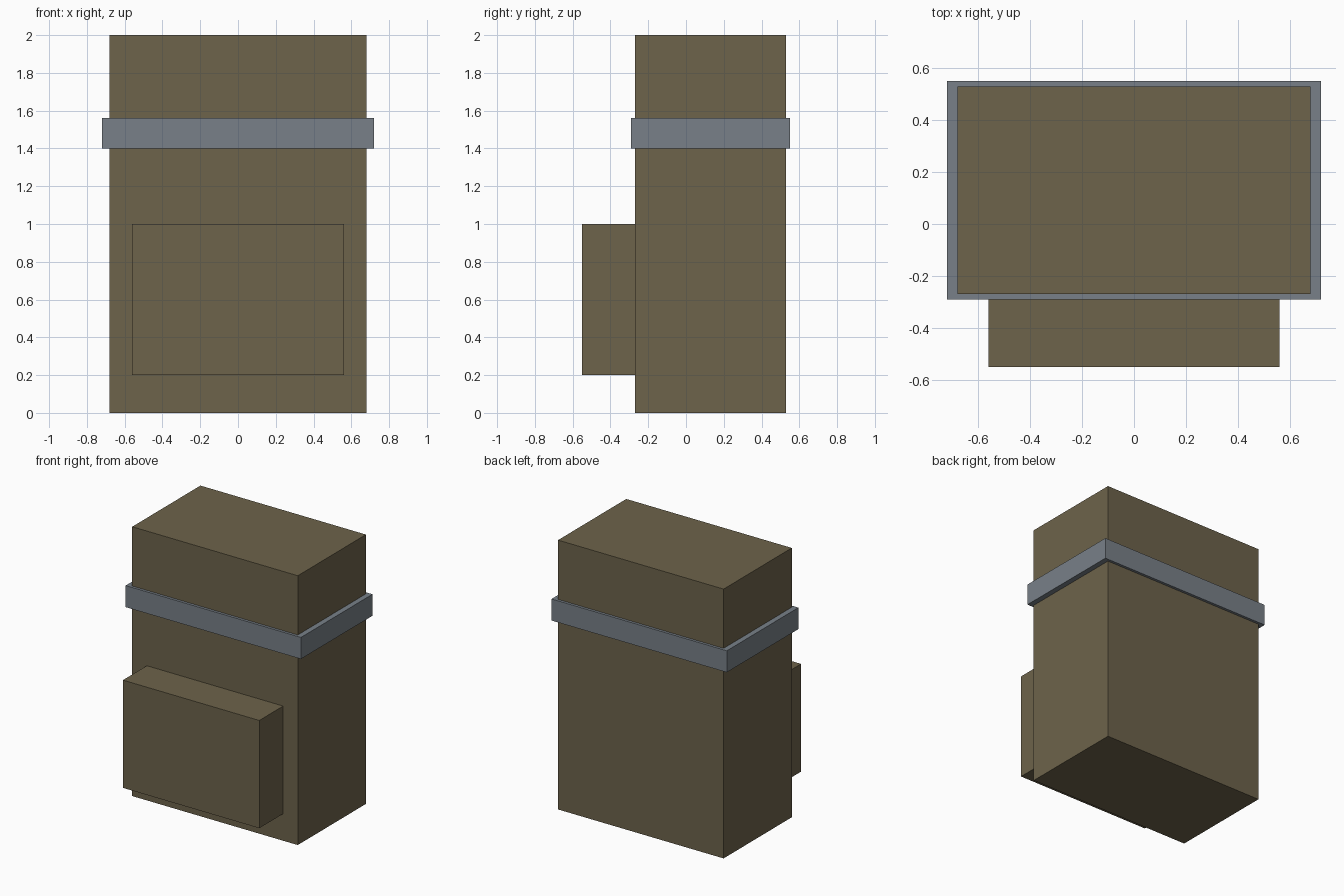
import bpy

if "Cube" in bpy.data.objects:
    bpy.data.objects.remove(bpy.data.objects["Cube"])


def material(name, color):
    mat = bpy.data.materials.new(name)
    mat.diffuse_color = (*color, 1.0)
    mat.use_nodes = True
    mat.node_tree.nodes["Principled BSDF"].inputs["Base Color"].default_value = mat.diffuse_color
    return mat


def box(name, low, high, mat):
    """Box spanning two opposite corners."""
    center = [(a + b) / 2 for a, b in zip(low, high)]
    size = [b - a for a, b in zip(low, high)]
    bpy.ops.mesh.primitive_cube_add(size=1, location=center)
    obj = bpy.context.object
    obj.name = name
    obj.scale = size
    bpy.ops.object.transform_apply(location=False, rotation=False, scale=True)
    obj.data.materials.append(mat)
    return obj


canvas = material("olive_brown_canvas", (0.153, 0.125, 0.070))
webbing = material("slate_grey_strap", (0.188, 0.216, 0.246))

# Main pack body
box("pack_body", (-0.68, -0.27, 0.0), (0.68, 0.53, 2.0), canvas)

# Pocket on the front
box("front_pocket", (-0.56, -0.55, 0.2), (0.56, -0.27, 1.0), canvas)

# Strap wrapped around the upper body
box("strap", (-0.72, -0.29, 1.40), (0.72, 0.55, 1.56), webbing)
